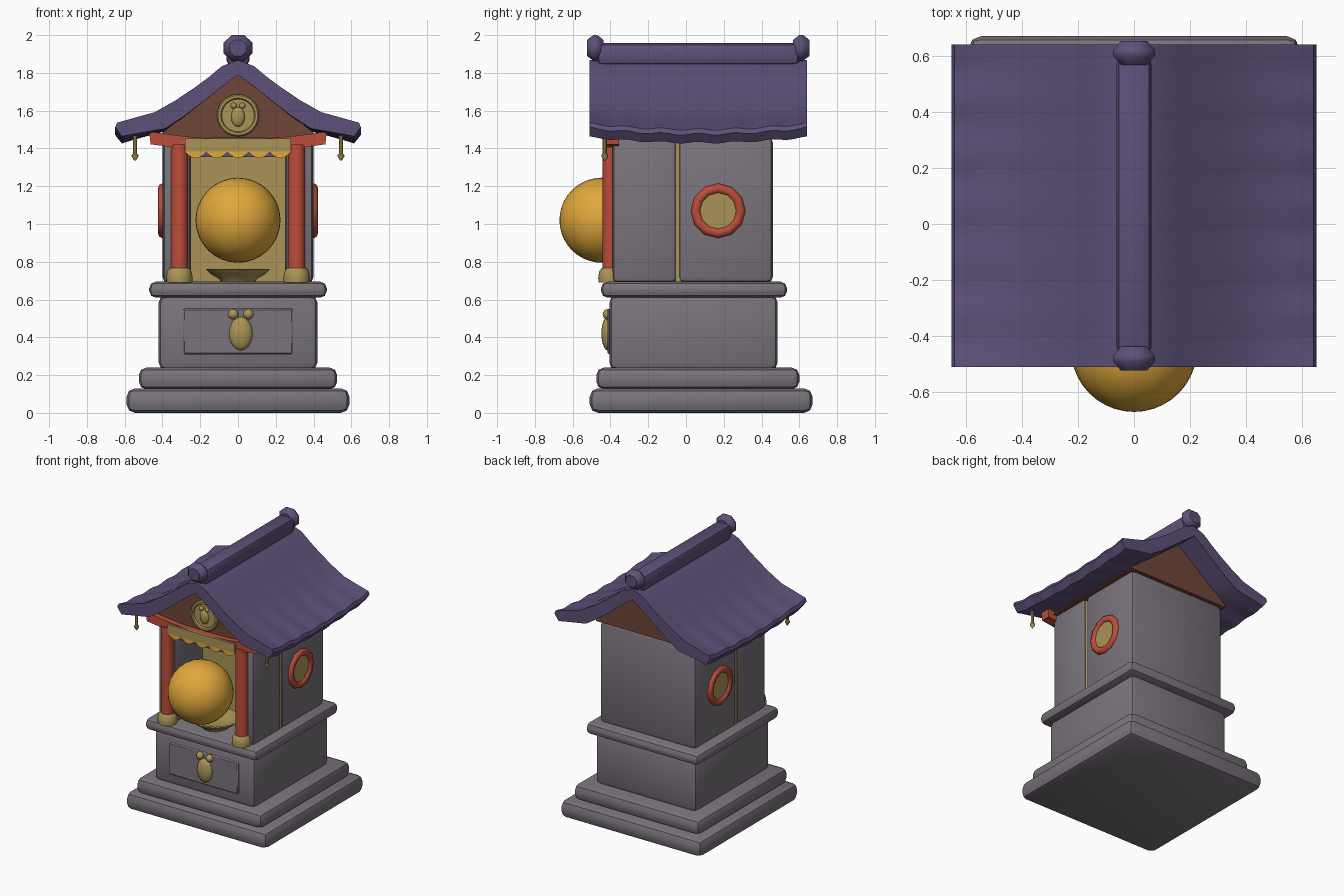
import bpy, bmesh, math
from mathutils import Matrix

if "Cube" in bpy.data.objects:
    bpy.data.objects.remove(bpy.data.objects["Cube"])


def material(name, *rgb):
    m = bpy.data.materials.new(name)
    m.diffuse_color = [((c / 255 + 0.055) / 1.055) ** 2.4 for c in rgb] + [1]
    m.use_nodes = True
    m.node_tree.nodes["Principled BSDF"].inputs["Base Color"].default_value = m.diffuse_color
    return m


STONE = material("grey stone", 122, 116, 124)
PURPLE = material("purple roof", 93, 80, 120)
RED = material("red lacquer", 188, 77, 58)
GOLD = material("dull gold", 170, 148, 86)
AMBER = material("amber", 224, 168, 60)
BROWN = material("brown wood", 112, 69, 55)


def finish(name, bm, mat, angle=40):
    bmesh.ops.recalc_face_normals(bm, faces=bm.faces[:])
    me = bpy.data.meshes.new(name)
    bm.to_mesh(me)
    bm.free()
    me.materials.append(mat)
    me.shade_smooth()
    me.set_sharp_from_angle(angle=math.radians(angle))
    ob = bpy.data.objects.new(name, me)
    bpy.context.scene.collection.objects.link(ob)
    return ob


def box(name, x, y, z, mat, bevel=0.0, seg=2):
    """x, y, z are (min, max) pairs."""
    bm = bmesh.new()
    bmesh.ops.create_cube(bm, size=1)
    for v in bm.verts:
        v.co = [r[0] + (c + 0.5) * (r[1] - r[0]) for c, r in zip(v.co, (x, y, z))]
    if bevel:
        bmesh.ops.bevel(bm, geom=bm.edges[:], offset=bevel, segments=seg,
                        profile=0.5, affect='EDGES')
    return finish(name, bm, mat)


def loft(name, rings, mat, closed=False, matrix=None, angle=40):
    """Skin a list of equal-length point loops."""
    bm = bmesh.new()
    vs = [[bm.verts.new(p) for p in r] for r in rings]
    n = len(vs[0])
    for a, b in zip(vs, vs[1:] + vs[:1] if closed else vs[1:]):
        for i in range(n):
            j = (i + 1) % n
            bm.faces.new((a[i], a[j], b[j], b[i]))
    if not closed:
        bm.faces.new(vs[0])
        bm.faces.new(vs[-1])
    if matrix:
        bm.transform(matrix)
    return finish(name, bm, mat, angle)


def lathe(name, profile, loc, mat, n=16, rot=None, closed=False, turn=0.0, angle=40):
    """Spin (radius, height) points about local z."""
    rings = [[(r * math.cos(turn + k * math.tau / n), r * math.sin(turn + k * math.tau / n), h)
              for k in range(n)] for r, h in profile]
    m = Matrix.Translation(loc) @ (rot if rot else Matrix())
    return loft(name, rings, mat, closed, m, angle)


def ball(name, loc, size, mat, u=24, v=16):
    bm = bmesh.new()
    bmesh.ops.create_uvsphere(bm, u_segments=u, v_segments=v, radius=1)
    bm.transform(Matrix.Translation(loc) @ TO_FRONT @ Matrix.Diagonal((size[0], size[2], size[1], 1)))
    return finish(name, bm, mat, 60)


def slab(name, pts, y0, y1, mat):
    """Extrude an xz outline from y0 to y1."""
    return loft(name, [[(x, y, z) for x, z in pts] for y in (y0, y1)], mat)


TO_FRONT = Matrix.Rotation(math.pi / 2, 4, 'X')


def emblem(name, x, y, z, s):
    ball(name + "_body", (x, y, z), (0.063 * s, 0.035 * s, 0.09 * s), GOLD, 16, 10)
    for side in (-1, 1):
        ball(name + "_ear", (x + side * 0.04 * s, y, z + 0.102 * s),
             (0.028 * s, 0.028 * s, 0.028 * s), GOLD, 12, 8)


# stepped stone base, pedestal and ledge
box("base_step_lower", (-.59, .59), (-.51, .67), (0, .13), STONE, .045)
box("base_step_upper", (-.525, .525), (-.475, .60), (.125, .24), STONE, .04)
box("pedestal", (-.42, .42), (-.405, .485), (.23, .62), STONE, .035)
box("ledge", (-.47, .47), (-.45, .535), (.61, .695), STONE, .035)
box("pedestal_panel", (-.292, .292), (-.415, -.40), (.31, .552), STONE, .008, 1)
emblem("pedestal_emblem", .015, -.413, .42, 1)

# shrine body: back room, niche walls, gold niche back
box("back_room", (-.40, .40), (-.04, .46), (.69, 1.46), STONE, .03)
box("niche_back", (-.385, .385), (-.055, -.025), (.69, 1.44), GOLD)
for s in (-1, 1):
    a, b = sorted((s * .25, s * .397))
    box("niche_wall", (a, b), (-.388, -.05), (.69, 1.46), STONE, .025)

# round side windows
for s in (-1, 1):
    rot = Matrix.Rotation(s * math.pi / 2, 4, 'Y')
    ring = [(.119 + .027 * math.cos(k * math.tau / 8), .027 * math.sin(k * math.tau / 8))
            for k in range(8)]
    lathe("window_ring", ring, (s * .397, .17, 1.07), RED, 12, rot, True, angle=50)
    lathe("window_pane", [(.105, 0), (.105, .008)], (s * .398, .17, 1.07), GOLD, 12, rot)

# front columns with gold feet
for s in (-1, 1):
    lathe("column", [(.046, .72), (.046, 1.42)], (s * .31, -.395, 0), RED, 16)
    lathe("column_foot", [(.068, .69), (.07, .715), (.064, .75), (.05, .768)],
          (s * .31, -.395, 0), GOLD, 12)

# curved lintel
xs = [-.47 + .94 * k / 12 for k in range(13)]
lift = [.04 * (x / .47) ** 2 for x in xs]
slab("lintel", [(x, 1.45 + l) for x, l in zip(xs, lift)] +
     [(x * .985, 1.388 + l * .85) for x, l in zip(xs[::-1], lift[::-1])], -.425, -.355, RED)

# curtain with scalloped hem
box("curtain", (-.28, .28), (-.44, -.425), (1.385, 1.452), GOLD)
hem = [(-.28 + .56 * k / 40, 1.38 - .032 * abs(math.sin(k * math.pi / 8))) for k in range(41)]
slab("curtain_hem", [(-.28, 1.395)] + hem + [(.28, 1.395)], -.436, -.426, AMBER)
box("curtain_lining", (-.25, .25), (-.424, -.414), (1.355, 1.40), PURPLE)

# great orb and its dish
ball("orb", (0, -.445, 1.02), (.225, .225, .225), AMBER, 32, 20)
lathe("orb_dish", [(.09, 0), (.10, .02), (.145, .045), (.17, .07), (.155, .072), (.10, .04), (.03, .03)],
      (0, -.27, .69), GOLD, 20)

# gable with medallion
slab("gable", [(-.42, 1.455), (-.41, 1.475), (0, 1.80), (.41, 1.475), (.42, 1.455)],
     -.385, .475, BROWN)
lathe("medallion", [(.112, 0), (.112, .02), (.105, .028), (.092, .028), (.086, .016)],
      (0, -.383, 1.575), GOLD, 24, TO_FRONT)
emblem("medallion_emblem", 0, -.40, 1.567, .58)

# sagging roof with upturned ends and faint tile waves
top = [(0, 1.868), (.085, 1.835), (.155, 1.775), (.23, 1.717), (.33, 1.645), (.44, 1.575),
       (.53, 1.542), (.60, 1.515), (.64, 1.50), (.65, 1.475)]
under = [(.615, 1.43), (.56, 1.447), (.386, 1.492), (.29, 1.56), (.20, 1.632), (.10, 1.715), (0, 1.79)]
half = top + under
outline = half + [(-x, z) for x, z in half[-2:0:-1]]
rings = []
for k in range(49):
    t = -1 + k / 24
    y = .065 + .575 * t
    rings.append([(x, y, z + (x / .65) ** 2 * (.033 * t * t + .005 * math.cos(t * math.pi * 6)))
                  for x, z in outline])
loft("roof", rings, PURPLE)

# ridge beam and end knobs
box("ridge_beam", (-.062, .062), (-.47, .60), (1.84, 1.957), PURPLE, .03)
for y in (-.48, .61):
    lathe("ridge_knob", [(.05, -.043), (.058, -.035), (.082, -.008), (.082, .008), (.058, .035), (.05, .043)],
          (0, y, 1.932), PURPLE, 8, TO_FRONT @ Matrix.Diagonal((1, .92, 1, 1)), turn=math.pi / 8)

# hanging bells at the front eaves
for s in (-1, 1):
    lathe("eave_bell", [(.004, 1.335), (.018, 1.358), (.018, 1.366), (.011, 1.372), (.011, 1.48)],
          (s * .545, -.43, 0), GOLD, 8)
